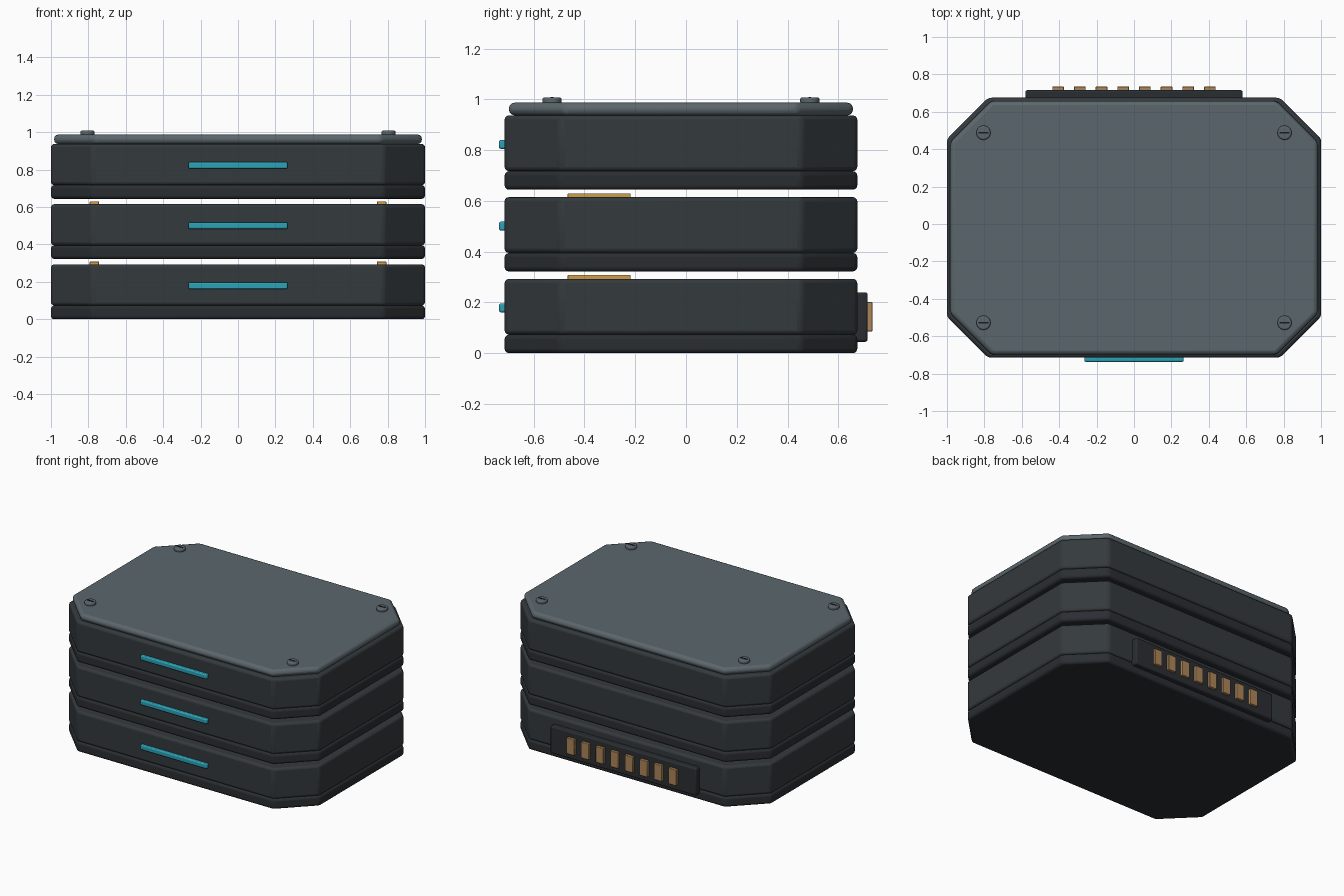
import bpy, bmesh, math
from mathutils import Matrix, Vector

if "Cube" in bpy.data.objects:
    bpy.data.objects.remove(bpy.data.objects["Cube"])


def material(name, rgb):
    m = bpy.data.materials.new(name)
    m.diffuse_color = (*rgb, 1)
    m.use_nodes = True
    m.node_tree.nodes["Principled BSDF"].inputs["Base Color"].default_value = m.diffuse_color
    return m


SHELL = material("dark_shell", (0.034, 0.041, 0.046))
TRAY = material("darker_tray", (0.023, 0.027, 0.031))
LID = material("slate_lid", (0.105, 0.135, 0.15))
BLACK = material("slot_black", (0.01, 0.011, 0.012))
TEAL = material("teal_light", (0.025, 0.36, 0.46))
GOLD = material("gold_contact", (0.62, 0.34, 0.07))
COPPER = material("copper_pin", (0.42, 0.24, 0.1))


def finish(name, bm, mat, bevel, segments=3):
    bmesh.ops.recalc_face_normals(bm, faces=bm.faces)
    me = bpy.data.meshes.new(name)
    bm.to_mesh(me)
    bm.free()
    me.materials.append(mat)
    ob = bpy.data.objects.new(name, me)
    bpy.context.collection.objects.link(ob)
    if bevel:
        mod = ob.modifiers.new("rounded_edges", 'BEVEL')
        mod.width, mod.segments = bevel, segments
        mod.limit_method = 'ANGLE'
        mod.angle_limit = math.radians(30)
    bpy.ops.object.select_all(action='DESELECT')
    ob.select_set(True)
    bpy.context.view_layer.objects.active = ob
    bpy.ops.object.shade_smooth_by_angle(angle=math.radians(35))
    return ob


def box(name, lo, hi, mat, bevel=0.0, segments=2):
    lo, hi = Vector(lo), Vector(hi)
    bm = bmesh.new()
    bmesh.ops.create_cube(bm, size=1, matrix=Matrix.Translation((lo + hi) / 2)
                          @ Matrix.Diagonal((*(hi - lo), 1)))
    return finish(name, bm, mat, bevel, segments)


def slab(name, hx, hy, z0, z1, mat, bevel, cut=0.22, cy=-0.02):
    """Plate with four clipped corners."""
    pts = [(hx, hy - cut), (hx - cut, hy), (cut - hx, hy), (-hx, hy - cut),
           (-hx, cut - hy), (cut - hx, -hy), (hx - cut, -hy), (hx, cut - hy)]
    bm = bmesh.new()
    face = bm.faces.new([bm.verts.new((x, y + cy, z0)) for x, y in pts])
    ext = bmesh.ops.extrude_face_region(bm, geom=[face])
    top = [v for v in ext["geom"] if isinstance(v, bmesh.types.BMVert)]
    bmesh.ops.translate(bm, verts=top, vec=(0, 0, z1 - z0))
    return finish(name, bm, mat, bevel)


# Three stacked modules: tray, housing, front light and top contacts
for i in range(3):
    z = 0.322 * i
    slab(f"tray_{i + 1}", 1.0, 0.695, z + 0.003, z + 0.076, TRAY, 0.017)
    slab(f"housing_{i + 1}", 1.0, 0.695, z + 0.076, z + 0.296, SHELL, 0.017)
    box(f"light_bar_{i + 1}", (-0.265, -0.737, z + 0.164), (0.265, -0.70, z + 0.199), TEAL, 0.007)
    if i < 2:
        for side in (-1, 1):
            x = 0.768 * side
            box(f"stack_contact_{i + 1}", (x - 0.025, -0.466, z + 0.28),
                (x + 0.025, -0.218, z + 0.311), GOLD, 0.003)

# Top lid
slab("lid", 0.983, 0.678, 0.940, 0.990, LID, 0.022)

# Slotted screws on the lid corners
for x in (-0.805, 0.805):
    for y in (-0.528, 0.488):
        bm = bmesh.new()
        bmesh.ops.create_cone(bm, cap_ends=True, segments=32, radius1=0.038, radius2=0.038,
                              depth=0.026, matrix=Matrix.Translation((x, y, 0.998)))
        finish("screw_head", bm, LID, 0.008)
        box("screw_slot", (x - 0.026, y - 0.005, 1.0), (x + 0.026, y + 0.005, 1.013), BLACK)

# Rear connector with eight pins
box("rear_connector", (-0.58, 0.66, 0.048), (0.58, 0.716, 0.243), TRAY, 0.009)
for k in range(8):
    x = (k - 3.5) * 0.116
    box("connector_pin", (x - 0.031, 0.70, 0.089), (x + 0.031, 0.735, 0.204), COPPER, 0.003)

# Stand the model exactly on the floor
for ob in bpy.context.collection.objects:
    ob.location.z -= 0.003
